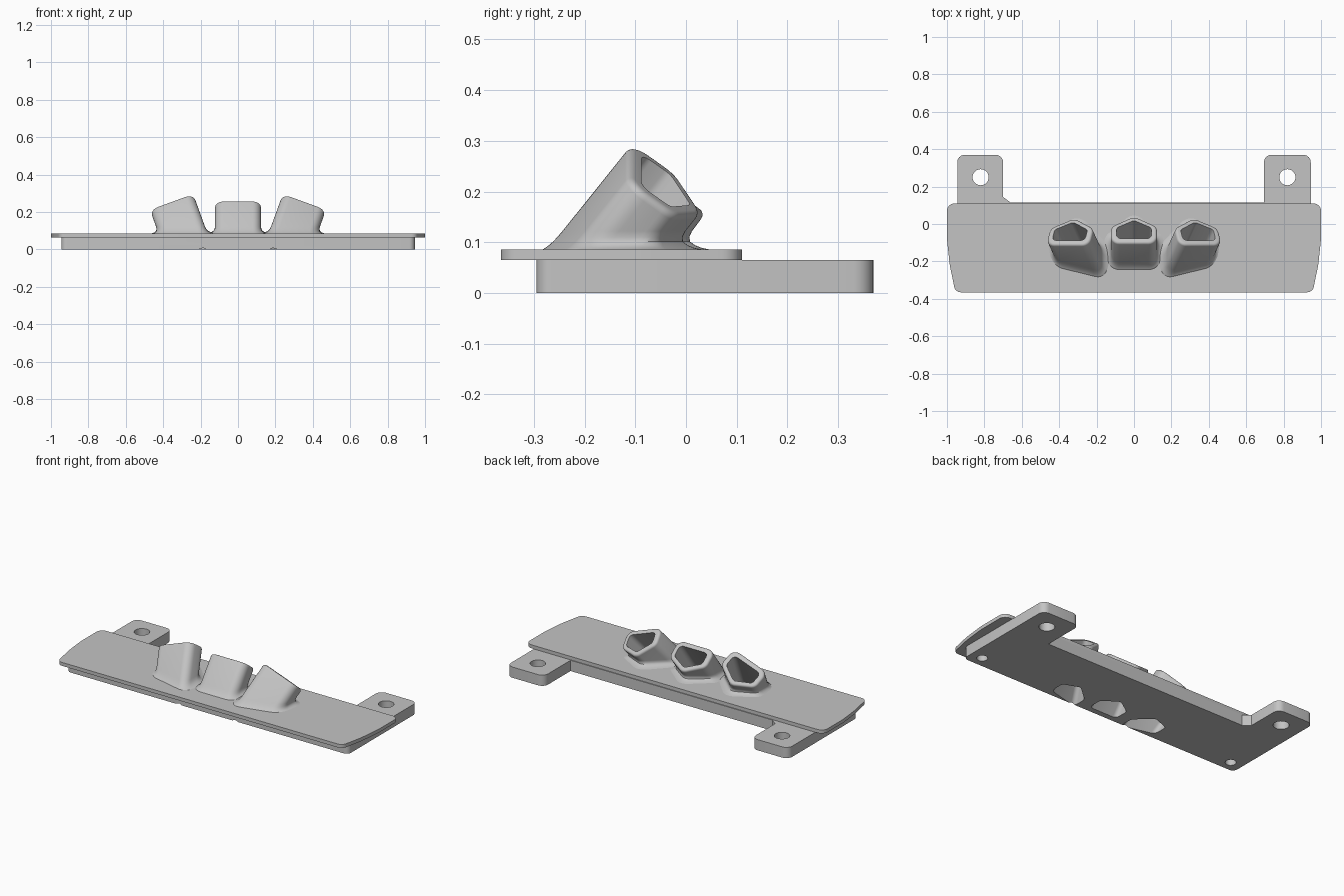
import bpy
import bmesh
import math
from mathutils import Vector, Matrix

cube = bpy.data.objects.get("Cube")
if cube:
    bpy.data.objects.remove(cube, do_unlink=True)

grey = bpy.data.materials.new("plain_grey")
grey.use_nodes = True
grey.diffuse_color = (0.55, 0.55, 0.55, 1)
grey.node_tree.nodes["Principled BSDF"].inputs["Base Color"].default_value = (0.55, 0.55, 0.55, 1)


def rounded(corners, steps=6):
    """Outline with each (x, y, radius) corner replaced by an arc-like curve."""
    out = []
    for i, (x, y, r) in enumerate(corners):
        p = Vector((x, y))
        if r == 0:
            out.append(p)
            continue
        a = Vector(corners[i - 1][:2]) - p
        b = Vector(corners[(i + 1) % len(corners)][:2]) - p
        half = a.angle(b) / 2
        reach = r / math.tan(half)
        a.normalize()
        b.normalize()
        centre = p + (a + b).normalized() * r / math.sin(half)
        start, end = p + a * reach - centre, p + b * reach - centre
        sweep = start.angle_signed(end)
        for k in range(steps + 1):
            out.append(centre + Matrix.Rotation(-sweep * k / steps, 2) @ start)
    return out


def loft(name, rings):
    """Closed solid through rings with equal point counts."""
    bm = bmesh.new()
    loops = [[bm.verts.new(p) for p in ring] for ring in rings]
    n = len(loops[0])
    for low, high in zip(loops, loops[1:]):
        for i in range(n):
            j = (i + 1) % n
            bm.faces.new((low[i], low[j], high[j], high[i]))
    bm.faces.new(loops[0][::-1])
    bm.faces.new(loops[-1])
    bmesh.ops.recalc_face_normals(bm, faces=bm.faces)
    mesh = bpy.data.meshes.new(name)
    bm.to_mesh(mesh)
    bm.free()
    mesh.materials.append(grey)
    obj = bpy.data.objects.new(name, mesh)
    bpy.context.collection.objects.link(obj)
    return obj


def slab(name, outline, z0, z1):
    return loft(name, [[(p.x, p.y, z) for p in outline] for z in (z0, z1)])


def circle(x, y, r, n=32):
    return [Vector((x + r * math.cos(t), y + r * math.sin(t)))
            for t in (2 * math.pi * k / n for k in range(n))]


def cut(obj, cutters):
    bpy.context.view_layer.objects.active = obj
    for cutter in cutters:
        mod = obj.modifiers.new("cut", 'BOOLEAN')
        mod.operation = 'DIFFERENCE'
        mod.solver = 'EXACT'
        mod.object = cutter
        bpy.ops.object.modifier_apply(modifier=mod.name)


# Lower base with two rear tabs
base = slab("base_plate", rounded([
    (-0.945, -0.295, 0.03), (0.945, -0.295, 0.03), (0.945, 0.37, 0.04),
    (0.695, 0.37, 0.04), (0.695, 0.115, 0), (-0.66, 0.115, 0),
    (-0.70, 0.145, 0), (-0.70, 0.37, 0.04), (-0.945, 0.37, 0.04)]), 0, 0.065)

# Cover plate with bowed ends
cover = slab("cover_plate", rounded([
    (-0.955, -0.365, 0.035), (0.955, -0.365, 0.035), (0.985, -0.22, 0.3),
    (1.0, -0.08, 0.3), (1.0, 0.11, 0.04), (-1.0, 0.11, 0.04),
    (-1.0, -0.08, 0.3), (-0.985, -0.22, 0.3)]), 0.065, 0.086)


# House-shaped tube section, inset by d
def section(d):
    w, front, side, tip = 0.123 - d, -0.083 + d, 0.03 - 0.4 * d, 0.098 - d
    r = max(0.045 - d * 0.7, 0.012)
    return rounded([(-w, front, r), (w, front, r), (w, side, r),
                    (0, tip, r), (-w, side, r)])


# Angled tubes: tilted back, the outer two also leaning outward
tubes, bores = [], []
for label, x, y, lean in (("right", -0.34, -0.045, -20), ("middle", 0, -0.035, 0),
                          ("left", 0.34, -0.045, 20)):
    turn = Matrix.Rotation(math.radians(lean), 3, 'Y') @ Matrix.Rotation(math.radians(-37), 3, 'X')
    origin = Vector((x, y, 0.212))
    axis = turn @ Vector((0, 0, 1))

    def place(points, lift=0.0):
        return [origin + turn @ Vector((p.x, p.y, lift)) for p in points]

    def at_height(points, z):
        return [q + axis * ((z - q.z) / axis.z) for q in place(points)]

    body = section(0)
    rings = []
    # Flared foot, widest under the overhang
    for z, t in ((0.078, 0), (0.086, 0), (0.089, 0.15), (0.094, 0.33),
                 (0.101, 0.55), (0.110, 0.75), (0.122, 1)):
        ring = at_height(body, z)
        mid = sum(ring, Vector()) / len(ring)
        flared = []
        for q, p in zip(ring, body):
            away = q - mid
            away.z = 0
            back = min(max((p.y + 0.083) / 0.18, 0), 1)
            flared.append(q + away.normalized() * (0.012 + 0.05 * back) * (1 - t) ** 2)
        rings.append(flared)
    # Rounded lip
    for k in range(5):
        a = math.pi / 2 * k / 4
        rings.append(place(section(0.014 * (1 - math.cos(a))), 0.014 * (math.sin(a) - 1)))
    tubes.append(loft(label + "_tube", rings))
    bore = section(0.03)
    bores.append(loft("bore_cutter", [at_height(bore, -0.05), place(bore, 0.05)]))

# Mounting holes through the tabs and blind holes at the front
holes = []
for side in (-1, 1):
    holes.append(slab("tab_hole_cutter", circle(side * 0.82, 0.25, 0.043), -0.05, 0.15))
    holes.append(slab("screw_hole_cutter", circle(side * 0.87, -0.23, 0.03), -0.05, 0.064))

cut(base, bores + holes)
cut(cover, bores)
for tube, bore in zip(tubes, bores):
    cut(tube, [bore])
for cutter in bores + holes:
    bpy.data.objects.remove(cutter, do_unlink=True)

# Smooth shading with crisp edges
bpy.ops.object.select_all(action='DESELECT')
for obj in [base, cover] + tubes:
    obj.select_set(True)
bpy.context.view_layer.objects.active = base
bpy.ops.object.shade_smooth_by_angle(angle=math.radians(35))
